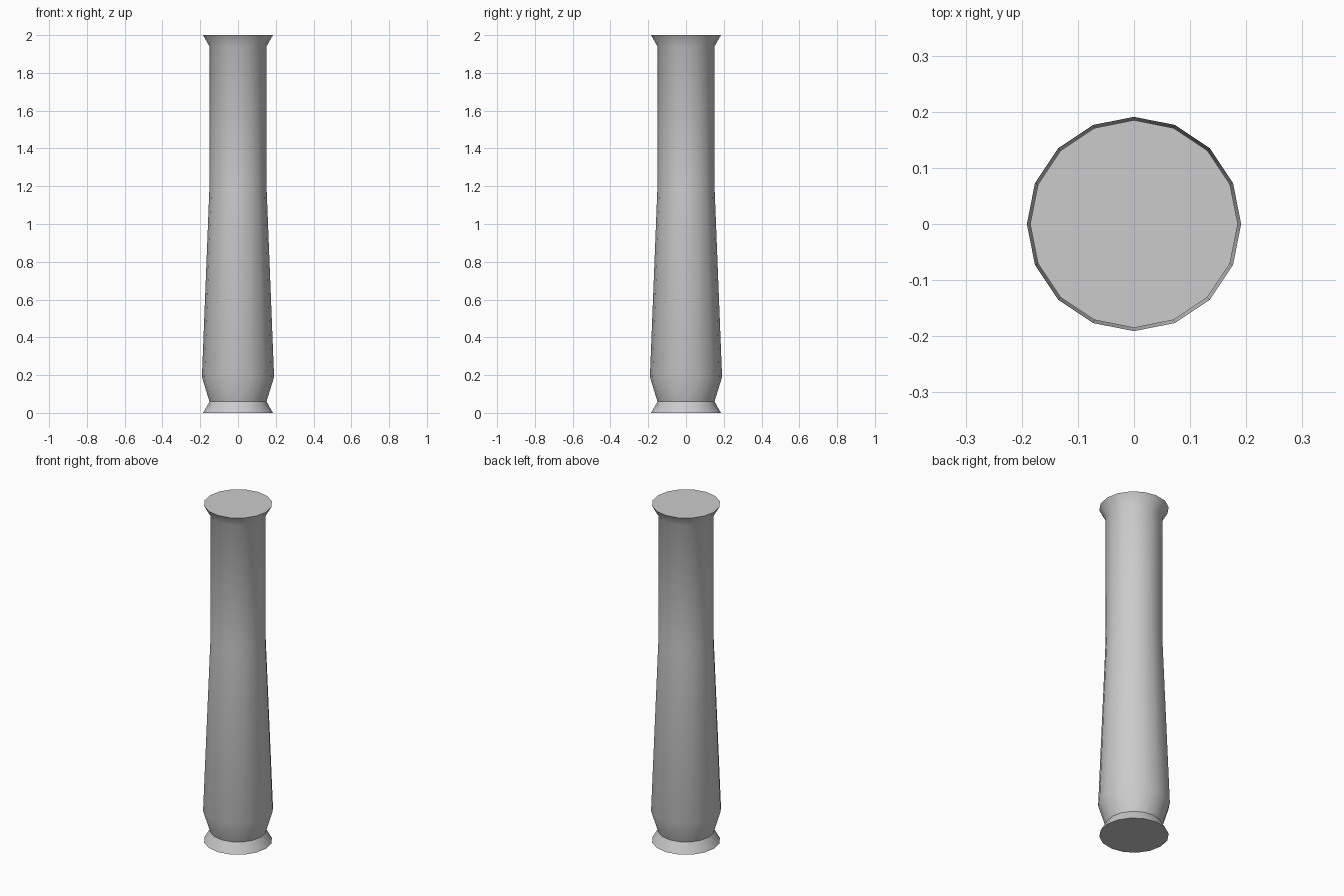
import bpy, bmesh
from math import cos, sin, pi, radians

if "Cube" in bpy.data.objects:
    bpy.data.objects.remove(bpy.data.objects["Cube"])

SIDES = 16
# Column profile from foot to capital: (radius, height)
PROFILE = [(0.185, 0), (0.151, 0.06), (0.191, 0.19),
           (0.151, 1.2), (0.151, 1.94), (0.185, 2)]

bm = bmesh.new()
rings = [[bm.verts.new((r * cos(2 * pi * i / SIDES), r * sin(2 * pi * i / SIDES), z))
          for i in range(SIDES)] for r, z in PROFILE]

# Shaft walls
for low, high in zip(rings, rings[1:]):
    for i in range(SIDES):
        j = (i + 1) % SIDES
        bm.faces.new((low[i], low[j], high[j], high[i]))

# End caps
bm.faces.new(rings[0][::-1])
bm.faces.new(rings[-1])

mesh = bpy.data.meshes.new("column")
bm.to_mesh(mesh)
bm.free()
column = bpy.data.objects.new("column", mesh)
bpy.context.collection.objects.link(column)

# Smooth shaft, crisp collar and ends
bpy.context.view_layer.objects.active = column
column.select_set(True)
bpy.ops.object.shade_smooth_by_angle(angle=radians(40))
